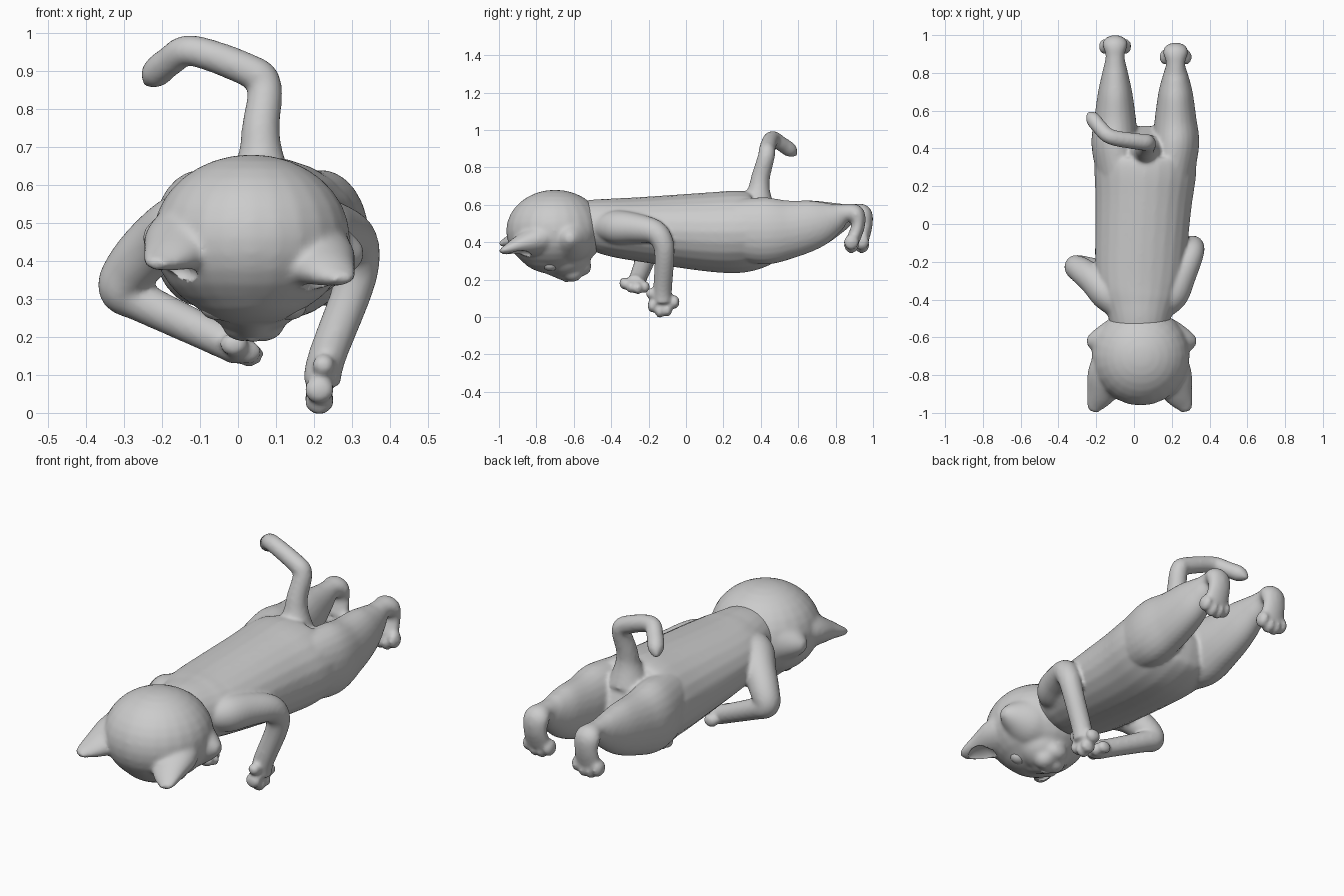
import bpy, bmesh, math
from mathutils import Vector

if "Cube" in bpy.data.objects:
    bpy.data.objects.remove(bpy.data.objects["Cube"], do_unlink=True)

grey = bpy.data.materials.new("plain grey")
grey.use_nodes = True
grey.diffuse_color = (0.6, 0.6, 0.6, 1)
grey.node_tree.nodes["Principled BSDF"].inputs["Base Color"].default_value = grey.diffuse_color


def blend(points, steps=6):
    """Pass a smooth curve through rows of (x, y, z, half width, half depth)."""
    rows = []
    last = len(points) - 1
    for i in range(last):
        before, start, end, after = (points[min(max(i + k, 0), last)] for k in (-1, 0, 1, 2))
        for step in range(steps):
            t = step / steps
            rows.append([q + t / 2 * (r - p + t * (2 * p - 5 * q + 4 * r - e + t * (3 * (q - r) + e - p)))
                         for p, q, r, e in zip(before, start, end, after)])
    return rows + [list(points[-1])]


def limb(bm, points, side=(1, 0, 0), sides=24):
    """Loft elliptical rings along a path; side direction is carried along."""
    rows = blend([p if len(p) > 4 else (*p, p[-1]) for p in points])
    centres = [Vector(row[:3]) for row in rows]
    side, previous, first = Vector(side), None, None
    for i, row in enumerate(rows):
        along = (centres[min(i + 1, len(rows) - 1)] - centres[max(i - 1, 0)]).normalized()
        side = (side - along * side.dot(along)).normalized()
        other = along.cross(side)
        ring = []
        for k in range(sides):
            angle = math.tau * k / sides
            offset = side * math.cos(angle) * row[3] + other * math.sin(angle) * row[4]
            ring.append(bm.verts.new(centres[i] + offset))
        if previous:
            for k in range(sides):
                following = (k + 1) % sides
                bm.faces.new((previous[k], previous[following], ring[following], ring[k]))
        first = first or ring
        previous = ring
    bm.faces.new(first[::-1])
    bm.faces.new(previous)


def ball(bm, centre, radii):
    made = bmesh.ops.create_uvsphere(bm, u_segments=24, v_segments=16, radius=1)["verts"]
    for vert in made:
        vert.co = Vector(centre) + Vector(c * r for c, r in zip(vert.co, radii))


def toes(bm, centre, across, forward, radii, count=4):
    """A row of rounded toes, the middle ones reaching furthest."""
    for k in range(count):
        u = 2 * k / (count - 1) - 1
        ball(bm, Vector(centre) + Vector(across) * u + Vector(forward) * (1 - u * u), radii)


def hind_leg(bm, x, outward, shift):
    """A stretched hind leg with a drooping foot."""
    limb(bm, [(x - outward * .03, .25, .47, .12, .16), (x, .42, .46, .125, .18),
              (x, .56, .47, .11, .155), (x, .7, .5, .09, .127),
              (x, .81 + shift / 2, .53, .066, .085), (x, .89 + shift, .555, .05),
              (x, .945 + shift, .55, .066, .05), (x, .96 + shift, .49, .062, .037),
              (x, .94 + shift * 1.2, .41, .07, .037)])
    toes(bm, (x, .94 + shift * 1.4, .4), (.058, 0, 0), (0, 0, -.02), (.027, .04, .042))


def ear_path(bm, sign, points):
    """A flat, wide loft mirrored about the slightly tilted head."""
    limb(bm, [(.03 + sign * x, y, z - sign * .02, wide, deep) for x, y, z, wide, deep in points],
         (sign, .8, .35))


def finish(bm, name, voxel=0, soften=0):
    bmesh.ops.recalc_face_normals(bm, faces=bm.faces)
    mesh = bpy.data.meshes.new(name)
    bm.to_mesh(mesh)
    bm.free()
    mesh.materials.append(grey)
    mesh.shade_smooth()
    obj = bpy.data.objects.new(name, mesh)
    bpy.context.collection.objects.link(obj)
    if voxel:
        remesh = obj.modifiers.new("merge", "REMESH")
        remesh.mode = "VOXEL"
        remesh.voxel_size = voxel
        remesh.use_smooth_shade = True
        smooth = obj.modifiers.new("soften", "SMOOTH")
        smooth.factor = 0.5
        smooth.iterations = soften
    return obj


# Trunk and neck
bm = bmesh.new()
limb(bm, [(.03, -.64, .48, .14, .12), (.03, -.5, .49, .165, .137), (.03, -.4, .48, .205, .155),
          (.03, -.27, .47, .235, .17), (.05, .1, .455, .255, .21), (.06, .28, .455, .27, .22),
          (.06, .38, .46, .26, .2), (.06, .44, .48, .2, .16), (.06, .49, .5, .1, .08)])

# Hind legs
hind_leg(bm, -.1, -1, 0)
hind_leg(bm, .22, 1, -.04)

# Tail, curling over to one side
limb(bm, [(.06, .38, .58, .1), (.06, .39, .68, .06), (.06, .4, .75, .05), (.07, .43, .86, .045),
          (.03, .435, .9, .044), (-.12, .46, .953, .041), (-.18, .51, .925, .04),
          (-.22, .56, .89, .038), (-.24, .59, .862, .01)])

# Left foreleg, hanging straight down
limb(bm, [(.15, -.44, .48, .07), (.2, -.37, .48, .09), (.25, -.27, .475, .08), (.3, -.17, .455, .066),
          (.315, -.125, .4, .058), (.3, -.115, .32, .053), (.235, -.125, .15, .05), (.22, -.125, .08, .05)])
ball(bm, (.217, -.125, .09), (.042, .062, .04))
toes(bm, (.214, -.12, .07), (0, .06, .01), (0, 0, -.04), (.04, .026, .036))
ball(bm, (.225, -.185, .125), (.03, .03, .03))

# Right foreleg, folded under the chest
limb(bm, [(-.08, -.44, .5, .07), (-.14, -.37, .49, .09), (-.21, -.3, .45, .08), (-.28, -.245, .38, .07),
          (-.305, -.225, .325, .062), (-.25, -.225, .29, .053), (-.06, -.26, .2, .047), (0, -.275, .175, .05)])
ball(bm, (0, -.275, .17), (.04, .06, .04))
toes(bm, (0, -.275, .17), (.01, .056, -.01), (.03, 0, -.015), (.038, .026, .032))
finish(bm, "body_with_legs_and_tail", voxel=.0095, soften=7)

# Head: skull, face, cheeks, muzzle and chin, face turned to the ground
bm = bmesh.new()
ball(bm, (.035, -.7, .46), (.26, .262, .22))
ball(bm, (.035, -.71, .38), (.2, .2, .15))
ball(bm, (.04, -.64, .33), (.15, .13, .12))
for sign in (-1, 1):
    tilt = -.02 * sign
    limb(bm, [(.04 + sign * reach, -.62, .44 + tilt, radius)
              for reach, radius in ((.06, .14), (.16, .12), (.25, .06), (.29, .02))], side=(0, 1, 0))
    ball(bm, (.04 + sign * .03, -.605, .24), (.055, .055, .052))
limb(bm, [(.04, -.78, .32, .1, .07), (.04, -.7, .275, .06), (.04, -.62, .24, .055), (.04, -.58, .235, .035)])
ball(bm, (.04, -.555, .27), (.062, .05, .05))

# Ears grow out of the skull, flat and wide, narrowing to rounded tips
for sign in (-1, 1):
    ear_path(bm, sign, [(.09, -.68, .47, .13, .1), (.16, -.8, .43, .12, .085), (.205, -.9, .4, .08, .05),
                        (.235, -.96, .38, .05, .026), (.244, -.995, .37, .025, .014)])
head = finish(bm, "head", voxel=.0105, soften=9)

# Hollows in the ears, opening toward the face
bm = bmesh.new()
for sign in (-1, 1):
    ear_path(bm, sign, [(.175, -.83, .35, .02, .015), (.19, -.87, .35, .06, .035),
                        (.215, -.92, .35, .055, .028), (.23, -.96, .35, .015, .01)])
hollow = finish(bm, "ear_hollow_cutter")
hollow.hide_render = True
hollow.hide_viewport = True
hollow.display_type = "WIRE"
carve = head.modifiers.new("carve ears", "BOOLEAN")
carve.operation = "DIFFERENCE"
carve.object = hollow

# Nose and eyes
bm = bmesh.new()
ball(bm, (.04, -.64, .205), (.024, .022, .018))
finish(bm, "nose")
for name, sign in (("left_eye", 1), ("right_eye", -1)):
    bm = bmesh.new()
    ball(bm, (.04 + sign * .095, -.725, .28), (.045, .04, .035))
    finish(bm, name)
